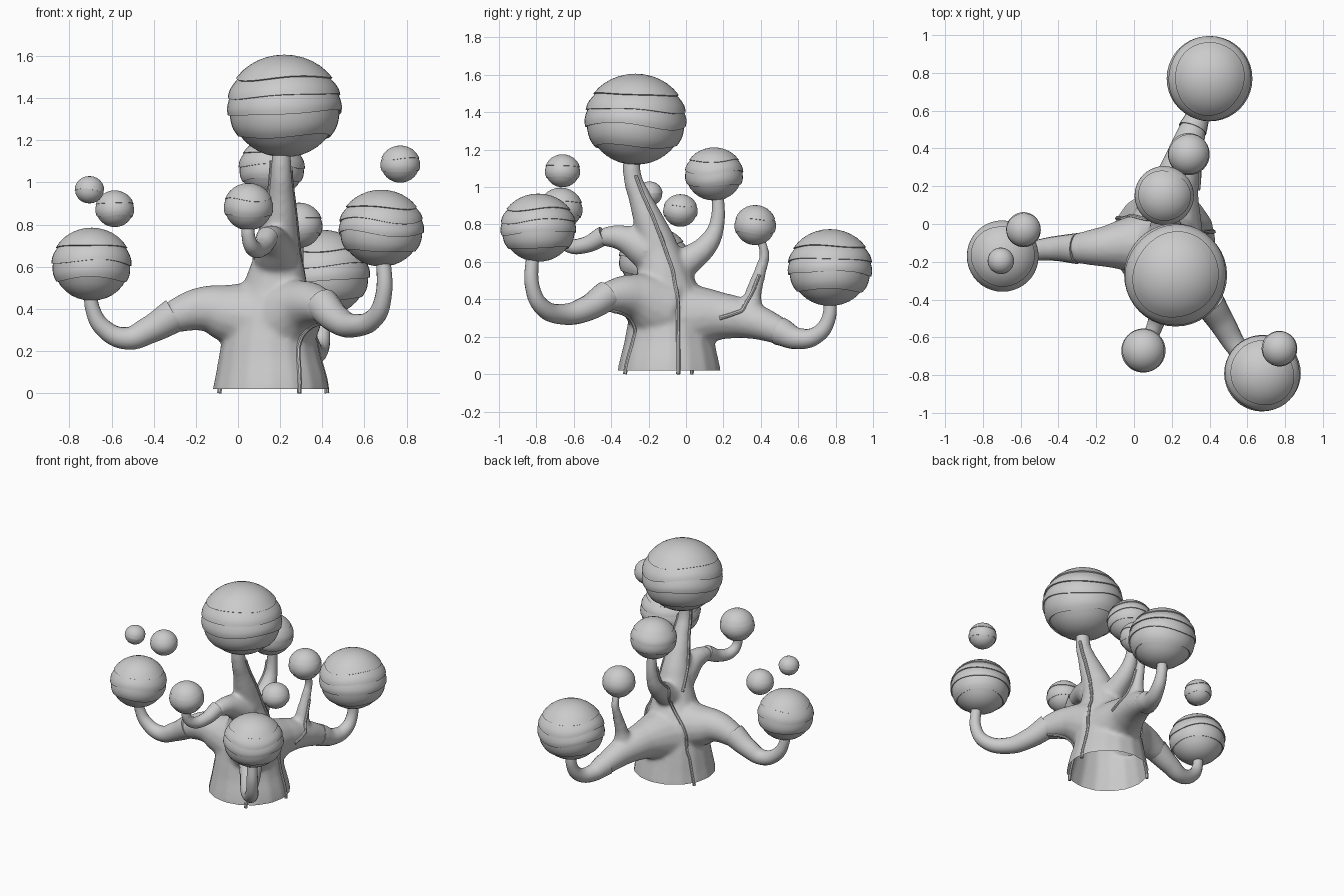
import bpy, bmesh, math
from mathutils import Vector
from mathutils.bvhtree import BVHTree

if "Cube" in bpy.data.objects:
    bpy.data.objects.remove(bpy.data.objects["Cube"])

grey = bpy.data.materials.new("plain_grey")
grey.use_nodes = True
grey.diffuse_color = (0.6, 0.6, 0.6, 1)
grey.node_tree.nodes["Principled BSDF"].inputs["Base Color"].default_value = (0.6, 0.6, 0.6, 1)


def add(name, mesh):
    obj = bpy.data.objects.new(name, mesh)
    bpy.context.collection.objects.link(obj)
    mesh.materials.clear()
    mesh.materials.append(grey)
    return obj


def baked(obj):
    dg = bpy.context.evaluated_depsgraph_get()
    mesh = bpy.data.meshes.new_from_object(obj.evaluated_get(dg))
    bpy.data.objects.remove(obj)
    return mesh


def tube(points, sides=4, steps=8):
    """Smooth tapering tube through (x, y, z, radius) points."""
    curve = bpy.data.curves.new("path", "CURVE")
    curve.dimensions = "3D"
    curve.bevel_depth = 1
    curve.bevel_resolution = sides
    curve.resolution_u = steps
    curve.use_fill_caps = True
    spline = curve.splines.new("BEZIER")
    spline.bezier_points.add(len(points) - 1)
    for bp, p in zip(spline.bezier_points, points):
        bp.co = p[:3]
        bp.radius = p[3]
        bp.handle_left_type = bp.handle_right_type = "AUTO"
    obj = bpy.data.objects.new("path", curve)
    bpy.context.collection.objects.link(obj)
    return baked(obj)


# Trunk and limb roots, blended into one skin
limbs = [
    [(.155, -.09, -.1, .29), (.155, -.09, .02, .277), (.15, -.09, .2, .237), (.16, -.1, .38, .2),
     (.18, -.12, .52, .15), (.19, -.15, .68, .105), (.2, -.2, .82, .082), (.205, -.25, .95, .06),
     (.205, -.285, 1.05, .05), (.205, -.29, 1.2, .044)],
    [(.1, -.1, .35, .19), (-.05, -.11, .38, .14), (-.16, -.12, .4, .108), (-.32, -.13, .36, .077)],
    [(.22, -.15, .36, .19), (.32, -.3, .42, .115), (.41, -.44, .41, .077)],
    [(.17, -.02, .3, .2), (.22, .2, .31, .125), (.27, .37, .28, .095), (.315, .515, .225, .072)],
    [(.27, .34, .3, .08), (.275, .36, .43, .045), (.28, .4, .56, .033), (.285, .42, .64, .028),
     (.29, .39, .74, .026)],
    [(.17, -.08, .55, .1), (.165, .03, .62, .075), (.16, .12, .7, .058), (.16, .165, .8, .042),
     (.16, .17, .98, .033)],
    [(.18, -.2, .66, .11), (.16, -.35, .73, .068), (.14, -.455, .735, .049)],
]
bm = bmesh.new()
for limb in limbs:
    bm.from_mesh(tube(limb, 6))
mesh = bpy.data.meshes.new("trunk")
bm.to_mesh(mesh)
bm.free()
trunk = add("trunk", mesh)
remesh = trunk.modifiers.new("blend", "REMESH")
remesh.mode = "VOXEL"
remesh.voxel_size = 0.012
smooth = trunk.modifiers.new("soften", "SMOOTH")
smooth.iterations = 14
mesh = baked(trunk)

# Open, flat-cut foot of the trunk
bm = bmesh.new()
bm.from_mesh(mesh)
bmesh.ops.bisect_plane(bm, geom=bm.verts[:] + bm.edges[:] + bm.faces[:],
                       plane_co=(0, 0, .02), plane_no=(0, 0, 1), clear_inner=True)
bm.to_mesh(mesh)
skin = BVHTree.FromBMesh(bm)
bm.free()
parts = [add("trunk", mesh)]

# Curled branch ends
ends = {
    "right_branch": [(-.3, -.13, .37, .082), (-.42, -.13, .3, .065), (-.53, -.14, .26, .053),
                     (-.64, -.15, .31, .043), (-.69, -.16, .4, .035), (-.7, -.17, .5, .03)],
    "left_branch": [(.4, -.42, .42, .082), (.47, -.53, .35, .068), (.55, -.66, .32, .055),
                    (.65, -.77, .36, .046), (.69, -.82, .46, .039), (.69, -.82, .65, .034)],
    "back_branch": [(.31, .5, .23, .077), (.35, .6, .19, .057), (.385, .7, .21, .046),
                    (.4, .76, .29, .038), (.4, .77, .42, .033)],
    "front_branch": [(.14, -.44, .74, .053), (.11, -.54, .69, .043), (.07, -.63, .69, .038),
                     (.05, -.67, .74, .032), (.05, -.67, .83, .03)],
}
for name, pts in ends.items():
    parts.append(add(name, tube(pts, 6)))

# Thin roots clinging to the trunk skin
roots = [
    [(.43, -.04, 0), (.39, -.04, .2), (.36, -.04, .4), (.33, -.06, .55), (.29, -.12, .7),
     (.27, -.18, .85), (.25, -.23, .95), (.25, -.28, 1.1)],
    [(.3, -.34, 0), (.3, -.3, .2), (.33, -.3, .31), (.38, -.36, .36), (.42, -.42, .37)],
    [(-.12, .05, 0), (-.08, .05, .2), (-.03, .08, .4), (.06, .06, .55), (.12, .06, .67),
     (.11, .13, .76), (.12, .16, .9)],
    [(.33, .18, .3), (.32, .3, .33), (.31, .36, .45), (.31, .4, .56)],
    [(.1, -.08, .6), (.12, -.17, .75), (.14, -.23, .9), (.15, -.27, 1.02), (.16, -.29, 1.13)],
]
for i, pts in enumerate(roots):
    path = []
    for a, b in zip(pts, pts[1:]):
        for k in range(4):
            p = Vector(a).lerp(Vector(b), k / 4)
            hit = skin.find_nearest(p)[0]
            path.append((hit.x, hit.y, p.z if p.z < .03 else hit.z, .011))
    parts.append(add(f"root_{i + 1}", tube(path, 2, 2)))


def ball(name, centre, radius, height, edges, phase):
    """Foliage ball made of wavy layers, each overhanging the one below."""
    bounds = [1] + edges + [-1]
    rows = []
    for i, (hi, lo) in enumerate(zip(bounds, bounds[1:])):
        a0, a1 = math.acos(hi), math.acos(lo)
        for k in range(7):
            f = k / 6
            if (i == 0 and k == 0) or (lo == -1 and k == 6):
                continue
            inset = .965 + .035 * min(1, f * 1.6) if i else 1
            rows.append((a0 + (a1 - a0) * f, inset))
    bm = bmesh.new()
    n = 40

    def place(angle, turn, inset):
        wave = .07 * math.sin(2 * turn + phase) + .035 * math.sin(3 * turn + 2 * phase + 3 * angle)
        t = angle + wave * math.sin(angle) ** 2
        s = math.sin(t) * inset * radius
        return bm.verts.new(Vector(centre) + Vector(
            (s * math.cos(turn), s * math.sin(turn), math.cos(t) * height * inset)))

    rings = [[place(a, math.tau * j / n, s) for j in range(n)] for a, s in rows]
    top, bottom = place(0, 0, 1), place(math.pi, 0, 1)
    for j in range(n):
        k = (j + 1) % n
        bm.faces.new((top, rings[0][j], rings[0][k]))
        bm.faces.new((bottom, rings[-1][k], rings[-1][j]))
        for up, down in zip(rings, rings[1:]):
            bm.faces.new((up[j], down[j], down[k], up[k]))
    mesh = bpy.data.meshes.new(name)
    bm.to_mesh(mesh)
    bm.free()
    parts.append(add(name, mesh))


# Foliage: name, centre, radius, half height, layer edges
four, three, two = [.55, .2, -.15, -.6], [.5, .05, -.42], [.3, -.4]
foliage = [
    ("crown", (.22, -.27, 1.363), .273, .243, four),
    ("right_foliage", (-.695, -.17, .612), .19, .173, three),
    ("left_foliage", (.68, -.79, .783), .203, .182, four),
    ("back_foliage", (.4, .77, .57), .227, .205, four),
    ("back_small_foliage", (.29, .37, .797), .112, .107, two),
    ("rear_foliage", (.16, .15, 1.07), .157, .142, three),
    ("front_foliage", (.05, -.67, .885), .118, .112, two),
    ("left_floating_foliage", (.77, -.66, 1.087), .095, .088, two),
    ("right_floating_foliage", (-.585, -.03, .875), .093, .087, two),
    ("right_small_floating_foliage", (-.705, -.195, .965), .07, .065, [0]),
]
for i, item in enumerate(foliage):
    ball(*item, phase=i * 1.7)

# Smooth shading with crisp layer edges
bpy.ops.object.select_all(action="DESELECT")
for part in parts:
    part.select_set(True)
bpy.context.view_layer.objects.active = parts[0]
bpy.ops.object.shade_smooth_by_angle(angle=math.radians(40))
